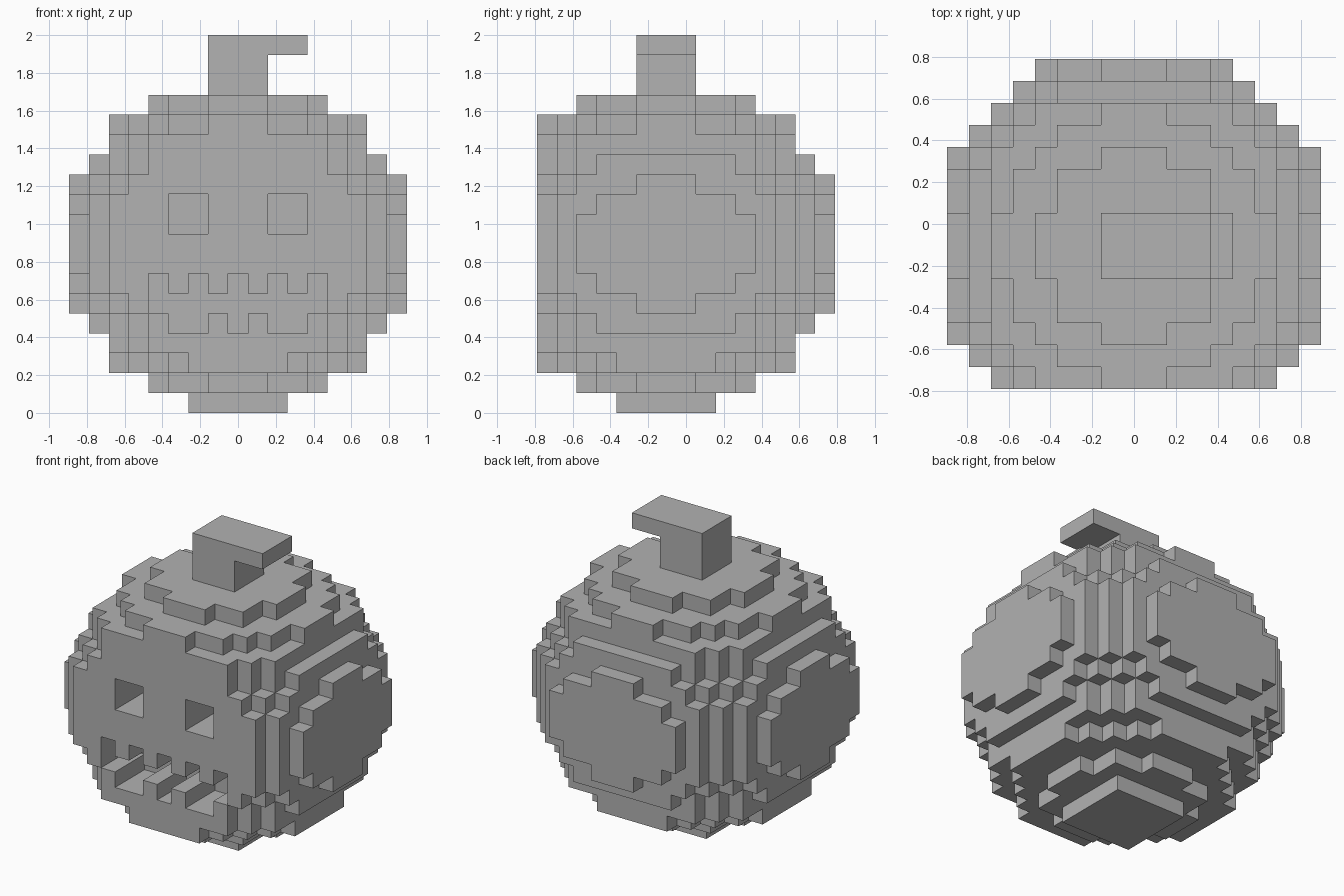
import bpy
import bmesh
from itertools import product
from mathutils import Vector

if "Cube" in bpy.data.objects:
    bpy.data.objects.remove(bpy.data.objects["Cube"], do_unlink=True)

CELL = 2 / 19          # edge length of one block
CENTRE_LAYER = 8       # widest layer of the body
FRONT_CUT = -6         # the face is flattened at this row
CARVE_DEPTH = 3

grey = bpy.data.materials.new("plain_grey")
grey.use_nodes = True
colour = (0.445, 0.445, 0.445, 1)
grey.diffuse_color = colour
grey.node_tree.nodes["Principled BSDF"].inputs["Base Color"].default_value = colour


def build_blocks(name, cells):
    """Skin a set of block coordinates with flat outer faces only."""
    bm = bmesh.new()
    corners = {}

    def corner(p):
        key = tuple(round(2 * c) for c in p)
        if key not in corners:
            # rows are centred one block in front of the origin
            corners[key] = bm.verts.new(
                (p.x * CELL, (p.y - 1) * CELL, (p.z + 0.5) * CELL))
        return corners[key]

    for cell in cells:
        for axis, sign in product(range(3), (-1, 1)):
            n = Vector((0, 0, 0))
            n[axis] = sign
            if tuple(int(c + d) for c, d in zip(cell, n)) in cells:
                continue
            u = Vector((0, 0, 0))
            u[(axis + 1) % 3] = 1
            v = n.cross(u)
            mid = Vector(cell) + n / 2
            ring = [mid + (a * u + b * v) / 2
                    for a, b in ((-1, -1), (1, -1), (1, 1), (-1, 1))]
            bm.faces.new([corner(p) for p in ring])
    # merge coplanar squares into large flat faces
    bmesh.ops.dissolve_limit(bm, angle_limit=0.01,
                             verts=bm.verts[:], edges=bm.edges[:])
    mesh = bpy.data.meshes.new(name)
    bm.to_mesh(mesh)
    bm.free()
    mesh.materials.append(grey)
    obj = bpy.data.objects.new(name, mesh)
    bpy.context.collection.objects.link(obj)
    return obj


# Round body: one disc per layer (squared radius, widest reach),
# listed from the widest layer outward; the top cap layer is left off
discs = [(82, 8), (82, 8), (75, 8), (66, 8), (59, 7), (52, 6), (38, 6), (18, 4), (8, 2)]
body = set()
for layer in range(16):
    radius_sq, reach = discs[abs(layer - CENTRE_LAYER)]
    if layer == 2:
        radius_sq += 2
    for x, y in product(range(-reach, reach + 1), range(max(-reach, FRONT_CUT), reach + 1)):
        if x * x + y * y <= radius_sq:
            body.add((x, y, layer))

# Carved eyes and toothed mouth
openings = {(side * x, z) for side in (-1, 1) for x in (2, 3) for z in (9, 10)}
openings |= {(x, 6) for x in range(-4, 5, 2)}
openings |= {(x, 5) for x in range(-4, 5)}
openings |= {(x, 4) for x in (-3, -2, 0, 2, 3)}
for (x, z), depth in product(openings, range(CARVE_DEPTH)):
    body.discard((x, FRONT_CUT + depth, z))
build_blocks("pumpkin_body", body)

# Hooked stem
stem = set(product(range(-1, 2), range(-1, 2), (16, 17)))
stem |= set(product(range(-1, 4), range(-1, 2), (18,)))
build_blocks("stem", stem)
